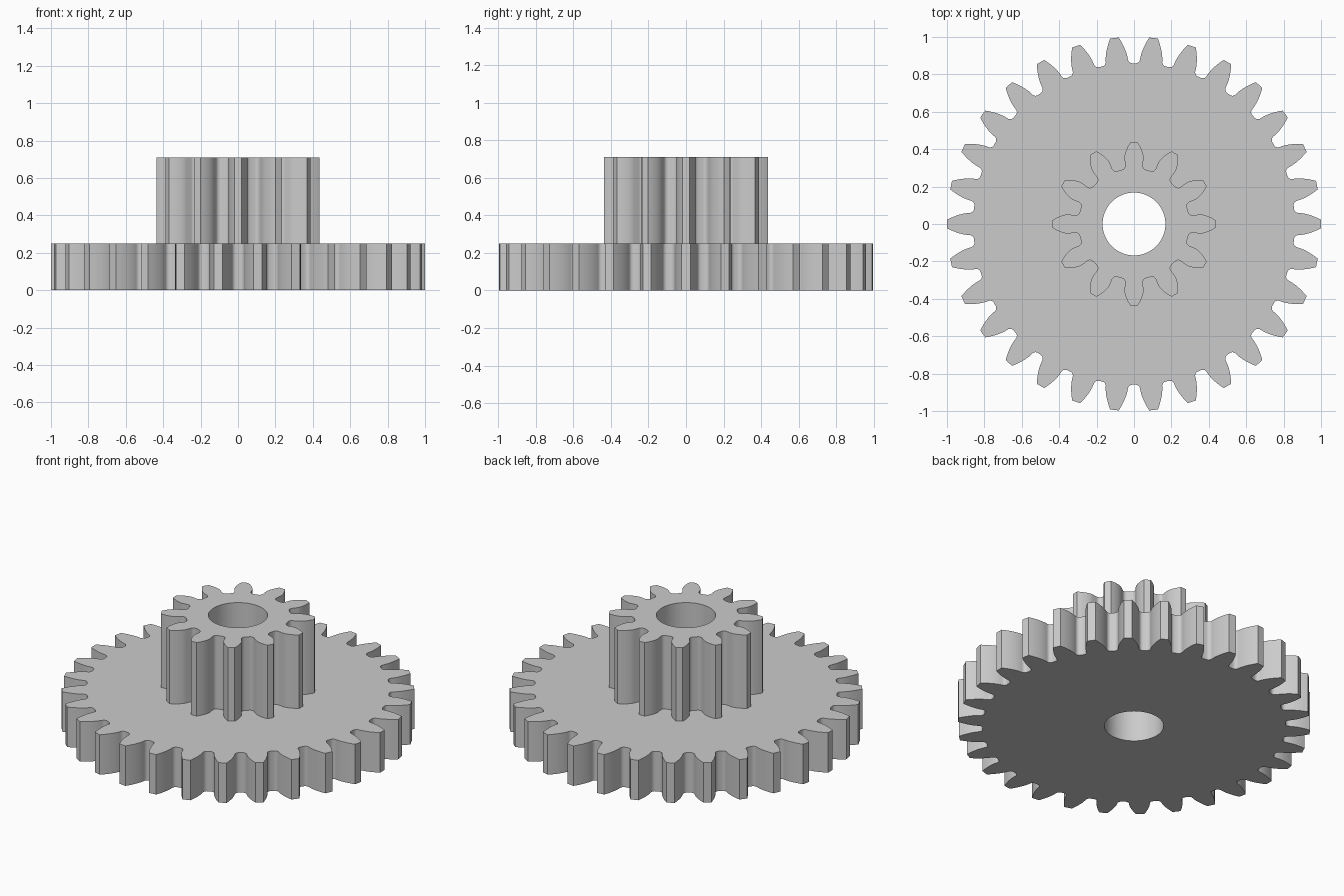
import bpy
import bmesh
from math import acos, asin, cos, sin, tan, pi, radians, sqrt

MODULE = 0.0625
PRESSURE = radians(20)
BORE_RADIUS = 0.168
WHEEL_TOP = 0.25
PINION_TOP = 0.71

cube = bpy.data.objects.get("Cube")
if cube:
    bpy.data.objects.remove(cube, do_unlink=True)


def involute(angle):
    return tan(angle) - angle


def flank(teeth):
    """One tooth side as (radius, angle from tooth centre), root to tip."""
    pitch = MODULE * teeth / 2
    base = pitch * cos(PRESSURE)
    tip = pitch + MODULE
    root = pitch - 1.25 * MODULE
    half = pi / (2 * teeth) + involute(PRESSURE)

    # Rounded root fillet
    fillet = 0.38 * MODULE
    centre_r = root + fillet
    phi = asin(fillet / centre_r)
    cx, cy = centre_r * cos(phi), centre_r * sin(phi)
    points = []
    for i in range(6):
        t = phi - pi + (pi / 2 - phi) * i / 5
        x, y = cx + fillet * cos(t), cy + fillet * sin(t)
        points.append((sqrt(x * x + y * y), half + asin(y / sqrt(x * x + y * y))))

    # Involute side
    start = max(base, points[-1][0] + 0.004)
    for i in range(7):
        r = start + (tip - start) * i / 6
        points.append((r, half - involute(acos(min(1, base / r)))))
    return points


def gear_outline(teeth):
    side = flank(teeth)
    tooth = [(r, -a) for r, a in side] + side[::-1]
    return [(r * cos(a + k * 2 * pi / teeth), r * sin(a + k * 2 * pi / teeth))
            for k in range(teeth) for r, a in tooth]


def circle(radius, count=72):
    return [(radius * cos(2 * pi * i / count), radius * sin(2 * pi * i / count))
            for i in range(count)]


def add_loop(bm, outline, z):
    verts = [bm.verts.new((x, y, z)) for x, y in outline]
    edges = [bm.edges.new((v, verts[i - 1])) for i, v in enumerate(verts)]
    return verts, edges


def add_wall(bm, low, high):
    for i in range(len(low)):
        bm.faces.new((low[i - 1], low[i], high[i], high[i - 1]))


def add_cap(bm, outer, inner):
    bmesh.ops.triangle_fill(bm, edges=outer + inner, use_beauty=True,
                            normal=(0, 0, 1))


bm = bmesh.new()
wheel, pinion, bore = gear_outline(30), gear_outline(12), circle(BORE_RADIUS)
wheel_low, wheel_low_e = add_loop(bm, wheel, 0)
wheel_high, wheel_high_e = add_loop(bm, wheel, WHEEL_TOP)
pinion_low, pinion_low_e = add_loop(bm, pinion, WHEEL_TOP)
pinion_high, pinion_high_e = add_loop(bm, pinion, PINION_TOP)
bore_low, bore_low_e = add_loop(bm, bore, 0)
bore_high, bore_high_e = add_loop(bm, bore, PINION_TOP)

# Underside, shoulder and top faces
add_cap(bm, wheel_low_e, bore_low_e)
add_cap(bm, wheel_high_e, pinion_low_e)
add_cap(bm, pinion_high_e, bore_high_e)

# Toothed walls and the through bore
add_wall(bm, wheel_low, wheel_high)
add_wall(bm, pinion_low, pinion_high)
add_wall(bm, bore_low, bore_high)
bmesh.ops.recalc_face_normals(bm, faces=bm.faces[:])

mesh = bpy.data.meshes.new("stepped_gear")
bm.to_mesh(mesh)
bm.free()
gear = bpy.data.objects.new("stepped_gear", mesh)
bpy.context.collection.objects.link(gear)

# Plain grey material
grey = bpy.data.materials.new("light_grey")
grey.use_nodes = True
colour = (0.6, 0.6, 0.6, 1)
grey.diffuse_color = colour
grey.node_tree.nodes["Principled BSDF"].inputs["Base Color"].default_value = colour
mesh.materials.append(grey)

bpy.ops.object.select_all(action="DESELECT")
gear.select_set(True)
bpy.context.view_layer.objects.active = gear
bpy.ops.object.shade_smooth_by_angle(angle=radians(30))
